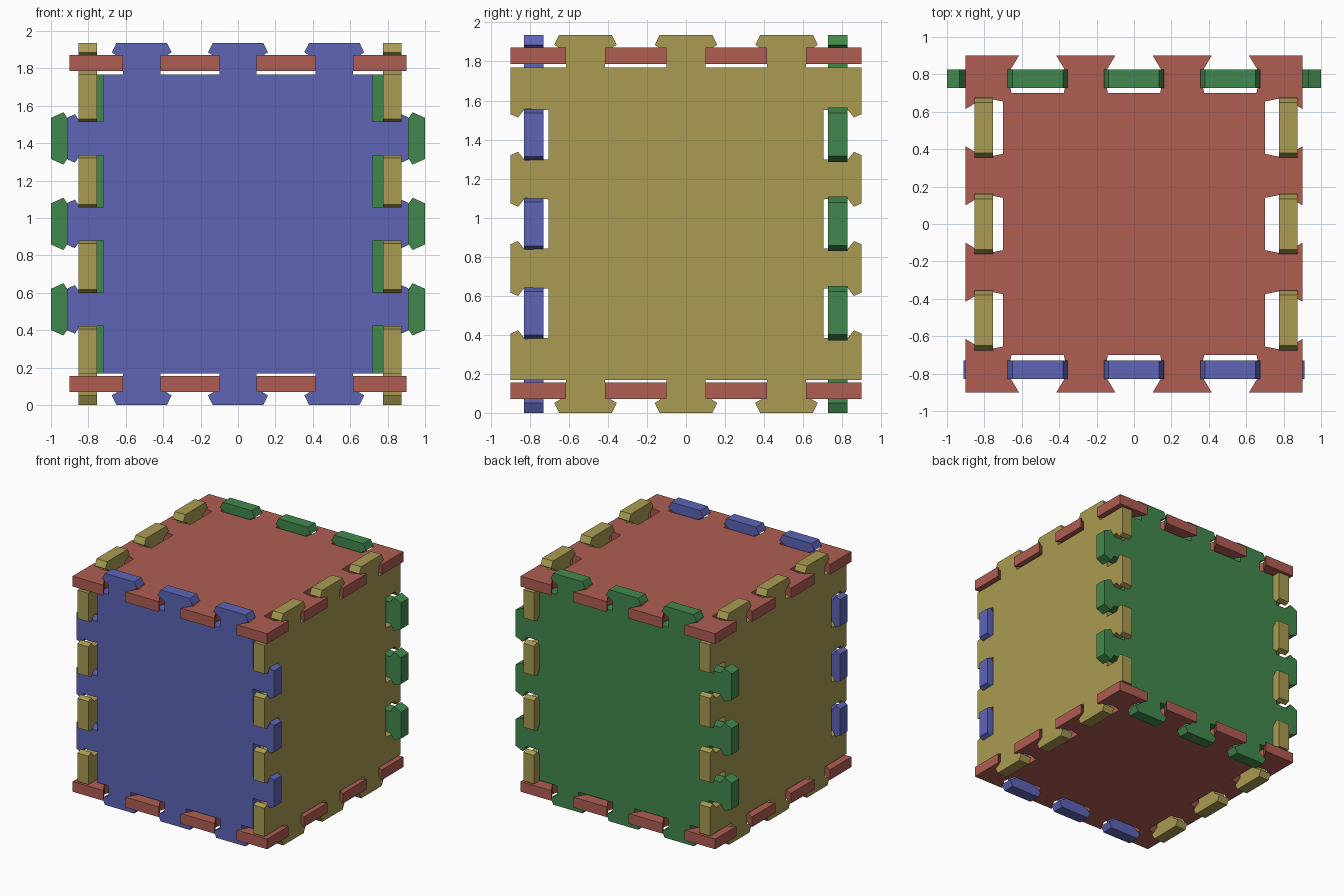
import bpy, bmesh
from mathutils import Vector

if "Cube" in bpy.data.objects:
    bpy.data.objects.remove(bpy.data.objects["Cube"])

# Joint profiles: (half width, distance from panel centre), base side first
LID_SLOT = [(.10, .90), (.16, .80), (.14, .70)]
TOP_TAB = [(.10, .80), (.10, .85), (.16, .917), (.135, .968)]
TOP_TAB = [(.10, .80), (.10, .88), (.16, .917), (.135, .968)]
SIDE_SLOT = [(.105, .90), (.088, .86), (.132, .825), (.126, .705)]
FRONT_TAB = [(.09, .72), (.09, .845), (.13, .872), (.112, .912)]
BACK_TAB = [(.09, .79), (.09, .90), (.14, .933), (.11, 1.0)]
WIDE = (-.515, 0, .515)      # joint centres along horizontal edges
TALL = (-.457, 0, .457)      # joint centres along vertical edges
MID = .968


def material(name, rgb):
    m = bpy.data.materials.new(name)
    m.diffuse_color = (*rgb, 1)
    m.use_nodes = True
    m.node_tree.nodes["Principled BSDF"].inputs["Base Color"].default_value = m.diffuse_color
    return m


def edge(centres, profile):
    """Points (along, outward) for every tab or slot on one edge."""
    pts = []
    for c in centres:
        pts += [(c - h, d) for h, d in profile]
        pts += [(c + h, d) for h, d in reversed(profile)]
    return pts


def outline(hu, hv, u_edge, v_edge):
    """Closed outline: v_edge on bottom/top, u_edge on right/left."""
    half = [(-hu, -hv)] + [(t, -d) for t, d in v_edge]
    half += [(hu, -hv)] + [(d, t) for t, d in u_edge]
    return half + [(-u, -v) for u, v in half]


def panel(name, pts, place, lo, hi, mat):
    """Extrude the outline from lo to hi; place maps (u, v, w) to xyz."""
    bm = bmesh.new()
    face = bm.faces.new([bm.verts.new(place(u, v, lo)) for u, v in pts])
    ext = bmesh.ops.extrude_face_region(bm, geom=[face], use_keep_orig=True)
    move = Vector(place(0, 0, hi)) - Vector(place(0, 0, lo))
    verts = [g for g in ext["geom"] if isinstance(g, bmesh.types.BMVert)]
    bmesh.ops.translate(bm, verts=verts, vec=move)
    bmesh.ops.recalc_face_normals(bm, faces=bm.faces)
    me = bpy.data.meshes.new(name)
    bm.to_mesh(me)
    bm.free()
    me.materials.append(mat)
    bpy.context.collection.objects.link(bpy.data.objects.new(name, me))


red = material("red", (.43, .11, .085))
yellow = material("yellow", (.40, .33, .085))
blue = material("blue", (.11, .13, .47))
green = material("green", (.055, .25, .075))


def flat(u, v, w):
    return (u, v, w)


def facing_x(u, v, w):
    return (w, u, v + MID)


def facing_y(u, v, w):
    return (u, w, v + MID)


# Slotted top and bottom
lid = outline(.9, .9, edge(WIDE, LID_SLOT), edge(WIDE, LID_SLOT))
panel("top_panel", lid, flat, 1.786, 1.872, red)
panel("bottom_panel", lid, flat, .07, .155, red)

# Side panels: tabs above and below, slots front and back
side = outline(.9, .80, edge(TALL, SIDE_SLOT), edge(WIDE, TOP_TAB))
panel("left_panel", side, facing_x, -.854, -.754, yellow)
panel("right_panel", side, facing_x, .775, .874, yellow)

# Front and back panels: tabs on all four edges
front = outline(.72, .80, edge(TALL, FRONT_TAB), edge(WIDE, TOP_TAB))
panel("front_panel", front, facing_y, -.83, -.731, blue)
back = outline(.79, .80, edge(TALL, BACK_TAB), edge(WIDE, TOP_TAB))
panel("back_panel", back, facing_y, .727, .826, green)
